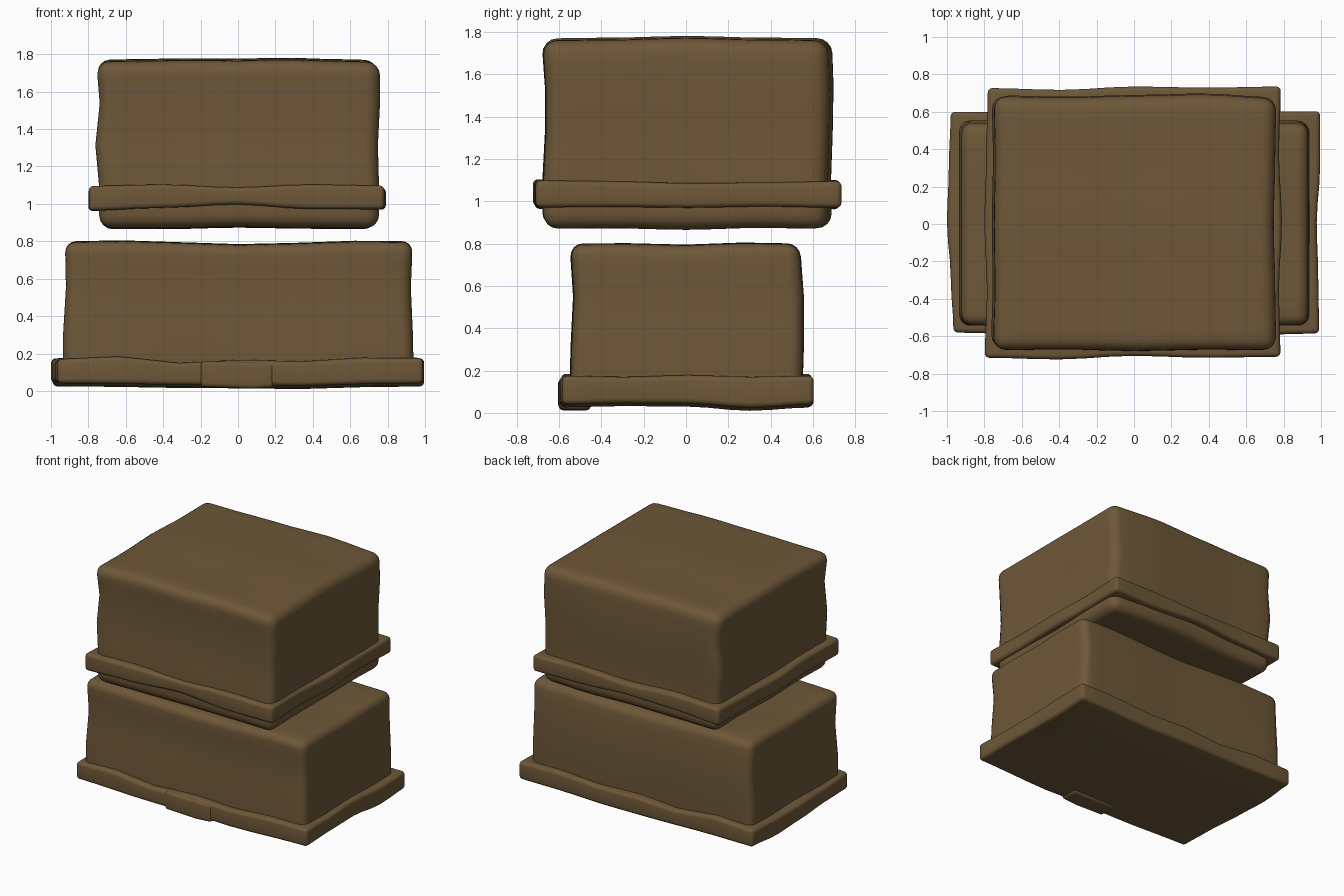
import bpy, bmesh
from mathutils import Vector

if "Cube" in bpy.data.objects:
    bpy.data.objects.remove(bpy.data.objects["Cube"])

brown = bpy.data.materials.new("dark_brown")
brown.diffuse_color = (0.156, 0.098, 0.040, 1)
brown.use_nodes = True
brown.node_tree.nodes["Principled BSDF"].inputs["Base Color"].default_value = brown.diffuse_color


def wave(values, t):
    """Smoothly interpolate evenly spaced offsets, t from -1 to 1."""
    s = min(max((t + 1) / 2, 0), 1) * (len(values) - 1)
    i = min(int(s), len(values) - 2)
    f = s - i
    f = f * f * (3 - 2 * f)
    return values[i] * (1 - f) + values[i + 1] * f


FLAT = (0, 0)


def worn_block(name, lo, hi, radius, cuts, top=FLAT, bottom=FLAT, top_y=FLAT, bottom_y=FLAT,
               left=FLAT, right=FLAT, front=FLAT, back=FLAT,
               left_z=FLAT, right_z=FLAT, front_z=FLAT, back_z=FLAT):
    """Rounded block whose six sides are pushed in and out by gentle waves."""
    lo, hi = Vector(lo), Vector(hi)
    mid, half = (lo + hi) / 2, (hi - lo) / 2
    bm = bmesh.new()
    bmesh.ops.create_cube(bm, size=2)
    for axis, count in enumerate(cuts):
        normal = Vector((0, 0, 0))
        normal[axis] = 1
        for k in range(1, count + 1):
            geom = bm.verts[:] + bm.edges[:] + bm.faces[:]
            bmesh.ops.bisect_plane(bm, geom=geom, plane_co=normal * (2 * k / (count + 1) - 1),
                                   plane_no=normal)
    for v in bm.verts:
        x, y, z = v.co
        wl = wave(left, y) + wave(left_z, z)
        wr = wave(right, y) + wave(right_z, z)
        wf = wave(front, x) + wave(front_z, z)
        wb = wave(back, x) + wave(back_z, z)
        wt = wave(top, x) + wave(top_y, y)
        wd = wave(bottom, x) + wave(bottom_y, y)
        push = Vector((wl * (1 - x) / 2 + wr * (1 + x) / 2,
                       wf * (1 - y) / 2 + wb * (1 + y) / 2,
                       wd * (1 - z) / 2 + wt * (1 + z) / 2))
        v.co = Vector((x * half.x, y * half.y, z * half.z)) + mid + push
    bm.normal_update()
    rims = [e for e in bm.edges if e.calc_face_angle(0) > 0.9]
    bmesh.ops.bevel(bm, geom=rims, offset=radius, segments=4, profile=0.5,
                    affect='EDGES', clamp_overlap=True)
    bmesh.ops.recalc_face_normals(bm, faces=bm.faces)
    mesh = bpy.data.meshes.new(name)
    bm.to_mesh(mesh)
    bm.free()
    mesh.materials.append(brown)
    obj = bpy.data.objects.new(name, mesh)
    bpy.context.collection.objects.link(obj)
    bpy.ops.object.select_all(action='DESELECT')
    obj.select_set(True)
    bpy.context.view_layer.objects.active = obj
    bpy.ops.object.shade_smooth_by_angle(angle=0.8)
    return obj


# Lower block and the plinth around its foot
worn_block("lower_block", (-0.925, -0.54, 0.06), (0.93, 0.545, 0.79), 0.06, (11, 7, 5),
           top=(0.005, 0.01, 0, -0.01, -0.003, 0.008, 0.006), top_y=(0, 0.002, -0.005, 0.005, 0),
           left_z=(-0.01, -0.01, 0.005, 0), right_z=(0.01, 0.005, -0.006, 0.004),
           front_z=(-0.005, 0, 0.012, -0.004), back_z=(0, 0.008, 0.008, -0.01),
           front=(0, -0.006, 0.004, -0.005, 0), back=(0, 0.004, -0.006, 0.004, 0))
worn_block("plinth", (-0.98, -0.59, 0.04), (0.985, 0.6, 0.165), 0.025, (11, 11, 0),
           top=(0, 0.015, -0.02, -0.003, -0.012, 0.008, 0.005), top_y=(0.005, 0, 0.008, 0, 0.005),
           bottom=(0, -0.002, -0.008, -0.01, -0.014, -0.004, 0),
           bottom_y=(0, 0.006, 0.004, -0.016, 0),
           left=(0.015, 0, -0.02, -0.01, 0), right=(0.005, 0, -0.008, 0.01, 0.01),
           front=(0.01, -0.005, 0, -0.008, 0.005), back=(0, -0.006, 0.003, -0.004, 0.003))

# Small patch lapping the front of the plinth
worn_block("front_patch", (-0.20, -0.605, 0.018), (0.19, -0.45, 0.157), 0.022, (5, 0, 0),
           bottom=(0.004, 0, -0.006, 0), top=(0.003, 0, -0.006), front=(0, 0.002, 0.008))

# Upper block and the band around it
worn_block("upper_block", (-0.745, -0.675, 0.87), (0.75, 0.68, 1.765), 0.07, (9, 9, 7),
           top=(-0.003, 0.002, 0.006, 0.003, 0.009, 0.002, -0.005),
           top_y=(-0.004, 0, 0.008, 0, -0.003), bottom=(0, 0, 0.008, 0.002, 0),
           bottom_y=(0, 0.002, -0.005, 0.004, 0),
           left_z=(0.005, 0.005, -0.015, 0.008, -0.01), right_z=(0, 0, -0.006, 0.005, 0.005),
           front_z=(0, 0, 0.012, 0.012, -0.004), back_z=(0, -0.004, 0.004, 0.008, 0),
           left=(-0.004, 0.004, 0, 0.006, 0), right=(0.005, 0, -0.008, 0, 0.005),
           front=(0, 0.004, -0.004, 0.003, 0), back=(0, -0.008, 0.002, 0.01, -0.012))
worn_block("upper_band", (-0.79, -0.715, 0.965), (0.785, 0.727, 1.09), 0.025, (11, 11, 0),
           top=(0, 0.008, -0.008, 0.008, 0.002), bottom=(-0.004, 0.012, 0.03, 0.005, 0.004),
           top_y=(0.006, 0.002, -0.007, -0.004, 0.003), bottom_y=(0.002, 0.004, 0, 0.006, 0),
           left=(-0.008, 0.004, -0.01, 0, 0.008), right=(-0.002, -0.01, 0.006, -0.01, 0),
           front=(0, -0.009, 0.01, 0, 0.005), back=(0, -0.01, 0.008, 0.002, 0.008))
